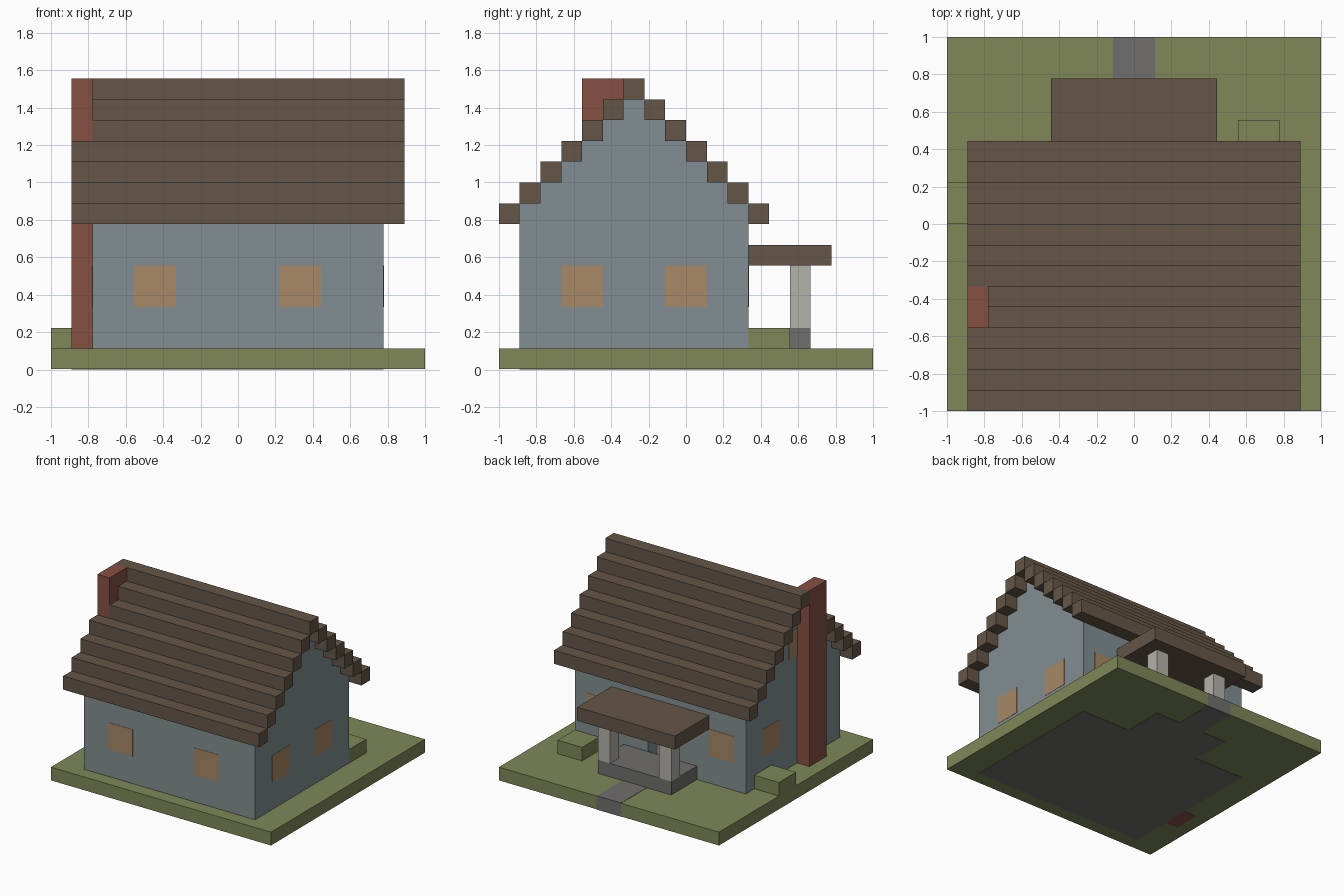
import bpy
import bmesh

U = 1 / 9        # block size
EPS = 0.02       # paint thickness, in blocks

if "Cube" in bpy.data.objects:
    bpy.data.objects.remove(bpy.data.objects["Cube"])


def material(name, *rgb):
    """Flat material from display colour values."""
    lin = [((c / 255 + 0.055) / 1.055) ** 2.4 for c in rgb] + [1]
    m = bpy.data.materials.new(name)
    m.use_nodes = True
    m.diffuse_color = lin
    m.node_tree.nodes["Principled BSDF"].inputs["Base Color"].default_value = lin
    return m


GRASS = material("grass_green", 126, 135, 88)
STONE = material("stone_grey", 112, 111, 108)
WALL = material("wall_blue_grey", 130, 143, 147)
ROOF = material("roof_brown", 101, 86, 72)
BRICK = material("brick_red", 135, 80, 67)
POST = material("post_pale_grey", 180, 178, 170)
GLASS = material("window_amber", 168, 136, 102)


def finish(name, bm, mat):
    bmesh.ops.scale(bm, vec=(U, U, U), verts=bm.verts)
    bmesh.ops.recalc_face_normals(bm, faces=bm.faces)
    mesh = bpy.data.meshes.new(name)
    bm.to_mesh(mesh)
    bm.free()
    mesh.materials.append(mat)
    obj = bpy.data.objects.new(name, mesh)
    bpy.context.collection.objects.link(obj)


def box(name, mat, x, y, z):
    """Box from (min, max) block ranges."""
    bm = bmesh.new()
    for v in bmesh.ops.create_cube(bm, size=1)["verts"]:
        v.co = [r[0] if c < 0 else r[1] for c, r in zip(v.co, (x, y, z))]
    finish(name, bm, mat)


def gable(name, x0, x1):
    """Stepped gable wall extruded along x."""
    front, back = [(-8, 1)], [(3, 1)]
    for i in range(6):
        front += [(-8 + i, 8 + i), (-7 + i, 8 + i)]
        back += [(3 - i, 8 + i), (2 - i, 8 + i)]
    # the two stairs meet at the peak, so drop each inner end
    outline = front[:-1] + back[:-1][::-1]
    bm = bmesh.new()
    face = bm.faces.new([bm.verts.new((x0, y, z)) for y, z in outline])
    ext = bmesh.ops.extrude_face_region(bm, geom=[face])["geom"]
    verts = [g for g in ext if isinstance(g, bmesh.types.BMVert)]
    bmesh.ops.translate(bm, vec=(x1 - x0, 0, 0), verts=verts)
    finish(name, bm, WALL)


# Ground, foundation and path
box("lawn", GRASS, (-9, 9), (-9, 9 - EPS), (EPS, 1))
box("lawn_edge_left", GRASS, (1, 9), (9 - EPS, 9), (EPS, 1))
box("lawn_edge_right", GRASS, (-9, -1), (9 - EPS, 9), (EPS, 1))
box("foundation", STONE, (-7, 7), (-8, 3), (0, 1 + EPS))
box("path", STONE, (-1, 1), (6, 9), (0, 1 + EPS))
box("porch_floor", STONE, (-3, 3), (3, 6), (0, 2))
box("shrub_left", GRASS, (5, 7), (3, 5), (1, 2))
box("shrub_right", GRASS, (-9, -7), (0, 2), (1, 2))

# Walls, with an open doorway behind the porch
gable("gable_left", 6, 7)
gable("gable_right", -7, -6)
box("front_wall", WALL, (-6, 6), (-8, -7), (1, 8))
box("back_wall_left", WALL, (1, 6), (2, 3), (1, 8))
box("back_wall_right", WALL, (-6, -1), (2, 3), (1, 8))
box("door_lintel", WALL, (-1, 1), (2, 3), (5, 8))

# Windows
for x in (-5, 2):
    box("front_window", GLASS, (x, x + 2), (-8 - EPS, -8), (3, 5))
for x in (-6, 4):
    box("back_window", GLASS, (x, x + 2), (3, 3 + EPS), (3, 5))
for y in (-6, -1):
    box("left_window", GLASS, (7, 7 + EPS), (y, y + 2), (3, 5))
    box("right_window", GLASS, (-7 - EPS, -7), (y, y + 2), (3, 5))
box("attic_window", GLASS, (-7 - EPS, -7), (-4, -2), (9, 11))

# Stepped roof, notched where the chimney passes
for i in range(7):
    start = -7 if i in (4, 5) else -8
    box("roof_step_front", ROOF, (start, 8), (-9 + i, -8 + i), (7 + i, 8 + i))
    if i < 6:
        box("roof_step_back", ROOF, (-8, 8), (3 - i, 4 - i), (7 + i, 8 + i))
box("chimney", BRICK, (-8, -7), (-5, -3), (0, 14))

# Porch
for x in (-3, 2):
    box("porch_post", POST, (x, x + 1), (5, 6), (2, 5))
box("porch_roof", ROOF, (-4, 4), (3, 7), (5, 6))
